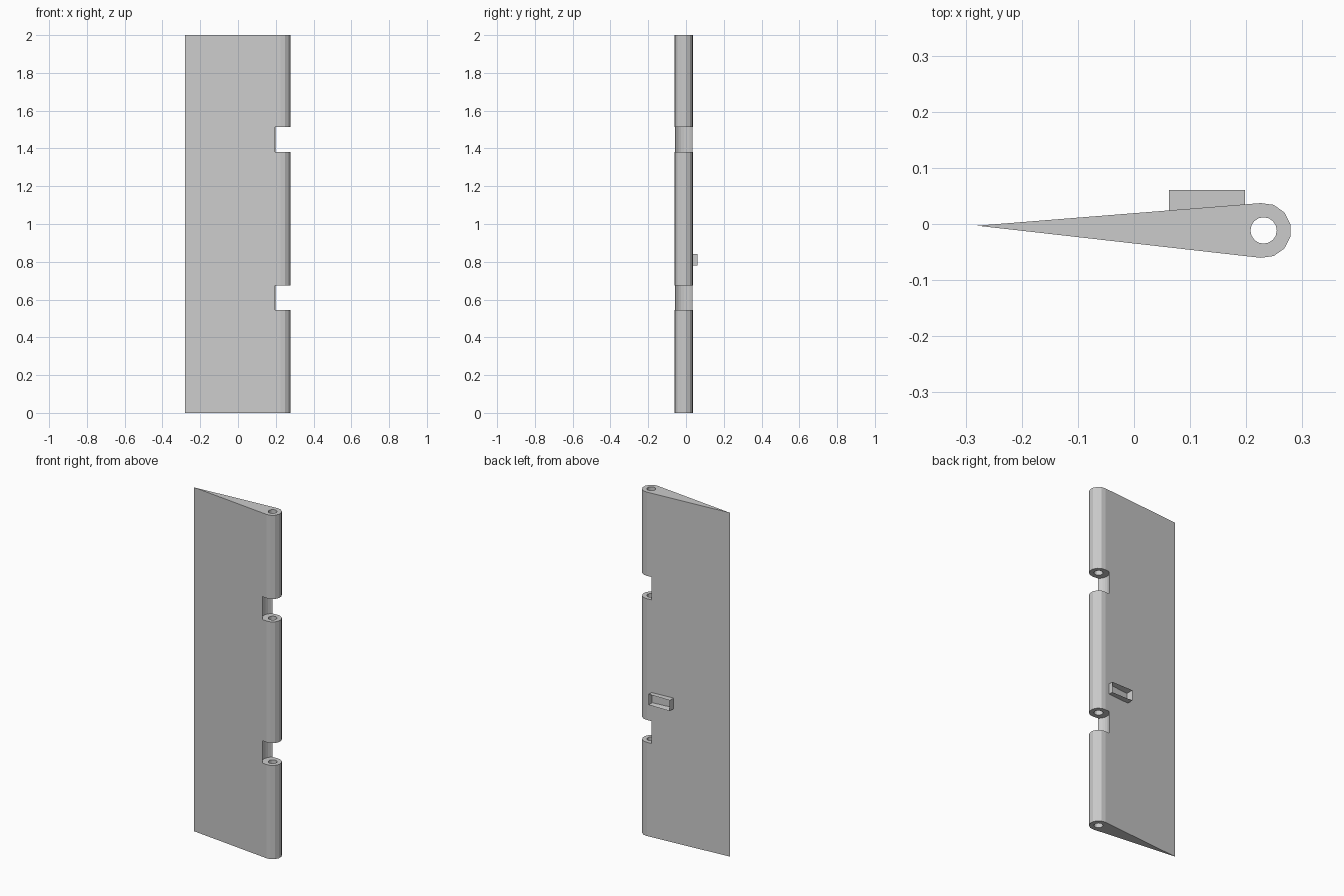
import bpy, bmesh, math

if "Cube" in bpy.data.objects:
    bpy.data.objects.remove(bpy.data.objects["Cube"])

HX, HY, R = 0.231, -0.0115, 0.049     # hinge axis and knuckle radius
H = 2.0


def arc(r, start, end, n, full=False):
    pts = []
    for i in range(n if full else n + 1):
        a = math.radians(start + (end - start) * i / n)
        pts.append((HX + r * math.cos(a), HY + r * math.sin(a)))
    return pts


def prism(name, profile, z0, z1):
    bm = bmesh.new()
    face = bm.faces.new([bm.verts.new((x, y, z0)) for x, y in profile])
    ext = bmesh.ops.extrude_face_region(bm, geom=[face])
    for v in ext["geom"]:
        if isinstance(v, bmesh.types.BMVert):
            v.co.z = z1
    bmesh.ops.recalc_face_normals(bm, faces=bm.faces)
    return finish(name, bm)


def finish(name, bm):
    me = bpy.data.meshes.new(name)
    bm.to_mesh(me)
    bm.free()
    ob = bpy.data.objects.new(name, me)
    bpy.context.collection.objects.link(ob)
    return ob


def cut(target, cutter):
    mod = target.modifiers.new("cut", "BOOLEAN")
    mod.operation = "DIFFERENCE"
    mod.solver = "EXACT"
    mod.object = cutter
    bpy.context.view_layer.objects.active = target
    bpy.ops.object.modifier_apply(modifier=mod.name)
    bpy.data.objects.remove(cutter)


# Wedge-shaped blade with a rounded hinge edge
blade = prism("blade", [(-0.28, -0.003)] + arc(R, -96, 96, 7), 0, H)

# Hinge notches, scooped concentric with the hinge axis
for z0, z1 in ((0.545, 0.675), (1.38, 1.513)):
    cut(blade, prism("notch_cutter", arc(0.0575, 0, 360, 24, True), z0, z1))

# Pin hole along the whole hinge
cut(blade, prism("pin_hole_cutter", arc(0.0235, 0, 360, 16, True), -0.1, H + 0.1))

# Open rectangular pull on the back face
bm = bmesh.new()
bmesh.ops.create_cube(bm, size=1)
for v in bm.verts:
    v.co.x = 0.13 + v.co.x * 0.135
    v.co.y = 0.0605 if v.co.y > 0 else 0.015
    v.co.z = 0.81 + v.co.z * 0.062
bm.normal_update()
front = max(bm.faces, key=lambda f: f.calc_center_median().y)
bmesh.ops.inset_region(bm, faces=[front], thickness=0.009)
for v in front.verts:
    v.co.y = 0.02
finish("handle_pull", bm)
